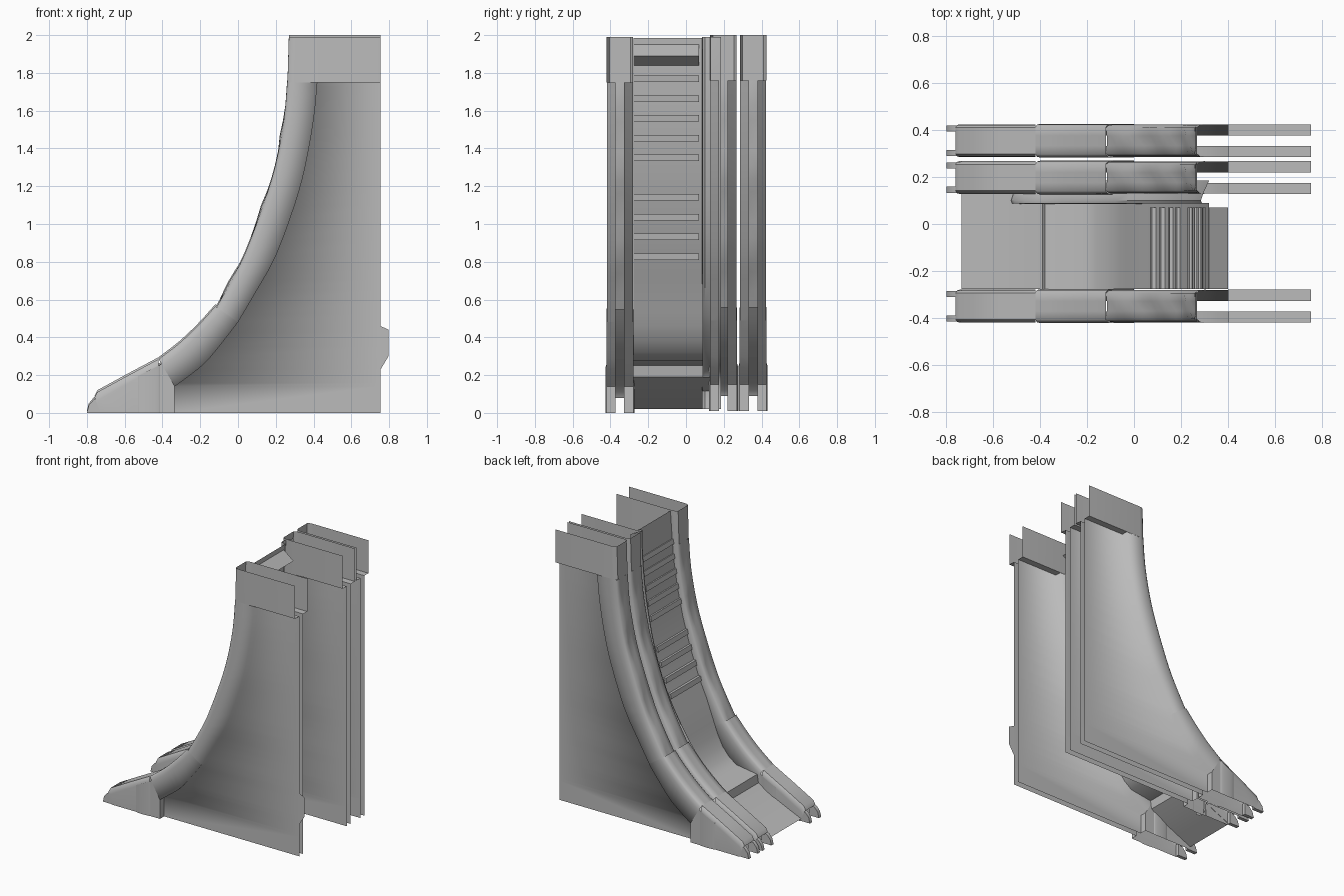
import bpy, bmesh, math
from mathutils import Vector

cube = bpy.data.objects.get("Cube")
if cube:
    bpy.data.objects.remove(cube)

grey = bpy.data.materials.new("plain_grey")
grey.use_nodes = True
grey.diffuse_color = (0.5, 0.5, 0.5, 1)
bsdf = next(n for n in grey.node_tree.nodes if n.type == 'BSDF_PRINCIPLED')
bsdf.inputs["Base Color"].default_value = (0.5, 0.5, 0.5, 1)

HALF, CORE = 0.07, 0.0225      # half widths of a rail and of its thin wall
BACK, BAND_Z, TOP = 0.755, 1.75, 1.99


def finish(name, bm, angle=35, lift=0):
    bmesh.ops.remove_doubles(bm, verts=bm.verts, dist=0.0005)
    bmesh.ops.recalc_face_normals(bm, faces=bm.faces)
    bmesh.ops.translate(bm, verts=bm.verts, vec=(0, 0, lift))
    mesh = bpy.data.meshes.new(name)
    bm.to_mesh(mesh)
    bm.free()
    obj = bpy.data.objects.new(name, mesh)
    bpy.context.collection.objects.link(obj)
    mesh.materials.append(grey)
    bpy.ops.object.select_all(action='DESELECT')
    obj.select_set(True)
    bpy.context.view_layer.objects.active = obj
    bpy.ops.object.shade_smooth_by_angle(angle=math.radians(angle))


def loft(bm, rows):
    """Skin a list of equally long point rows."""
    grid = [[bm.verts.new(p) for p in row] for row in rows]
    for a, b in zip(grid, grid[1:]):
        for i in range(len(a) - 1):
            bm.faces.new((a[i], a[i + 1], b[i + 1], b[i]))


def strip(bm, path, y0, y1):
    loft(bm, [[(x, y0, z), (x, y1, z)] for x, z in path])


def plate(bm, outline, y):
    bm.faces.new([bm.verts.new((x, y, z)) for x, z in outline])


def prism(bm, outline, y0, y1):
    """Closed solid with an x-z outline."""
    strip(bm, outline + outline[:1], y0, y1)
    plate(bm, outline, y0)
    plate(bm, outline, y1)


def smooth_path(points, steps=3):
    """Catmull-Rom resampling of tuples of any size up to four."""
    pts = [Vector(p) for p in points]
    out = []
    for i in range(len(pts) - 1):
        a, b, c, d = pts[max(i - 1, 0)], pts[i], pts[i + 1], pts[min(i + 2, len(pts) - 1)]
        for k in range(steps):
            t = k / steps
            out.append(b + (c - a) * t / 2 + (a * 2 - b * 5 + c * 4 - d) * t * t / 2
                       + (b * 3 - a - c * 3 + d) * t ** 3 / 2)
    return out + [pts[-1]]


# Each entry: outer edge x, z and inner edge x, z
TOE = [(-0.76, 0.08, -0.725, 0), (-0.745, 0.11, -0.7, 0), (-0.58, 0.2, -0.55, 0),
       (-0.42, 0.285, -0.42, 0)]
LOWER = smooth_path([(-0.42, 0.285, -0.335, 0.14), (-0.31, 0.37, -0.24, 0.21),
                     (-0.21, 0.465, -0.15, 0.29), (-0.12, 0.565, 0, 0.48)])
UPPER = smooth_path([(-0.12, 0.55, 0, 0.48), (-0.04, 0.69, 0.1, 0.65), (0.035, 0.84, 0.2, 0.83),
                     (0.13, 1.09, 0.3, 1.1), (0.195, 1.3, 0.355, 1.3), (0.242, 1.54, 0.4, 1.55),
                     (0.26, 1.75, 0.42, 1.75)])


def section(pair, yc, half, core, wave=0):
    """Hollow channel section with rounded outer corners and a rippled crest."""
    ox, oz, ix, iz = pair
    out, inn = Vector((ox, 0, oz)), Vector((ix, 0, iz))
    inward = (inn - out).normalized()
    row = [inn + Vector((0, core, 0)), inn + Vector((0, half, 0))]
    crest = wave * math.sin(oz * 16)
    for depth, y in ((0.04, 1), (0.013, 0.95), (0, 0.8), (crest, 0.3)):
        row.append(out + inward * depth + Vector((0, half * y, 0)))
    row += [Vector((p.x, -p.y, p.z)) for p in reversed(row)]
    return [p + Vector((0, yc, 0)) for p in row]


def build_rail(label, yc, lift):
    # Curved channel blending into a thin double wall behind it
    bm = bmesh.new()
    loft(bm, [section(p, yc, HALF + 0.002, CORE) for p in LOWER])
    loft(bm, [section(p, yc, HALF - 0.001, CORE, 0.008) for p in UPPER])
    edge = [(-0.335, 0)] + [(p[2], p[3]) for p in LOWER[:-1] + UPPER]
    for side in (-1, 1):
        loft(bm, [[(x, yc + side * CORE, z), (BACK, yc + side * CORE, z)] for x, z in edge])
    finish(label + "_rail_and_wall", bm, 100, lift)

    # Toe channel, with skirts stepping back to the wall
    bm = bmesh.new()
    loft(bm, [section(p, yc, HALF, HALF) for p in TOE])
    for side in (-1, 1):
        y = yc + side * (HALF + 0.001)
        plate(bm, [(-0.42, 0), (-0.335, 0), (-0.335, 0.14), (-0.405, 0.26), (-0.42, 0.25)], y)
        strip(bm, [(-0.335, 0), (-0.335, 0.14)], yc + side * CORE, y)
    finish(label + "_toe", bm, 35, lift)

    # Open band around the top, with shelves down to the wall
    bm = bmesh.new()
    plan = [(BACK, 1), (0.30, 1), (0.275, 0.95), (0.262, 0.8)]
    plan += [(x, -y) for x, y in reversed(plan)]
    loft(bm, [[(x + (z - BAND_Z) * 0.03 * (x < 0.5), yc + y * HALF, z) for x, y in plan]
              for z in (BAND_Z, TOP)])
    for side in (-1, 1):
        strip(bm, [(0.4, BAND_Z), (BACK, BAND_Z)], yc + side * CORE, yc + side * HALF)
    finish(label + "_top_band", bm, 35, lift)

    # Rounded posts on both flanks of the toe
    bm = bmesh.new()
    for side in (-1, 1):
        arc = [(0.06 * math.cos(a), side * (0.069 + 0.008 * math.sin(a)))
               for a in (math.pi * i / 12 for i in range(13))]
        loft(bm, [[(-0.47 + x, yc + y, z + (x * 0.5 if z else 0)) for x, y in arc]
                  for z in (0, 0.225)])
    finish(label + "_posts", bm, 35, lift)

    # Paired toe knobs
    bm = bmesh.new()
    for side in (-1, 1):
        y = yc + side * 0.052
        prism(bm, [(-0.8, 0), (-0.79, 0.04), (-0.765, 0.07), (-0.72, 0.09), (-0.72, 0)],
              y - 0.013, y + 0.013)
    finish(label + "_toe_knobs", bm, 35, lift)


build_rail("right", -0.35, 0)
build_rail("middle", 0.198, 0.01)
build_rail("left", 0.355, 0.01)

# Curved ramp with ledge
Y0, Y1 = -0.278, 0.075
RAMP = [(0.03, 0.7), (0.085, 0.82), (0.16, 1.03), (0.22, 1.24), (0.265, 1.45),
        (0.295, 1.65), (0.31, 1.84), (0.32, 1.985)]
bm = bmesh.new()
strip(bm, [(-0.39, 0.19), (-0.38, 0.25), (-0.21, 0.275), (-0.15, 0.32), (-0.1, 0.38),
           (-0.06, 0.46), (-0.03, 0.54), (0.03, 0.7)], Y0, Y1 + 0.015)
strip(bm, RAMP, Y0, Y1 + 0.015)
finish("ramp", bm)


def ramp_x(z):
    for (xa, za), (xb, zb) in zip(RAMP, RAMP[1:]):
        if za <= z <= zb:
            return xa + (xb - xa) * (z - za) / (zb - za)


# Treads, with one left out
bm = bmesh.new()
for i in range(10):
    if i != 4:
        z = 0.81 + i * 0.1045
        x = ramp_x(z)
        prism(bm, [(x - 0.012, z), (x + 0.018, z), (x + 0.023, z + 0.035), (x - 0.004, z + 0.035)],
              Y0, Y1 - 0.005)
finish("treads", bm)

# Slanted top tread
bm = bmesh.new()
prism(bm, [(0.31, 1.84), (0.40, 1.89), (0.32, 1.95)], Y0, Y1 - 0.005)
finish("top_tread", bm)

# Sloping landing plate at the foot
bm = bmesh.new()
strip(bm, [(-0.39, 0.19), (-0.5, 0.125), (-0.62, 0.07), (-0.735, 0.02)], Y0, 0.13)
finish("landing_plate", bm)

# Curb between the ramp and the middle rail
bm = bmesh.new()
curb = smooth_path([(-0.52, 0.02), (-0.51, 0.18), (-0.36, 0.29), (-0.2, 0.43), (-0.08, 0.58),
                    (0.08, 0.86), (0.18, 1.15), (0.25, 1.5), (0.28, 1.8), (0.285, 1.99)])
loft(bm, [[(x + 0.04, 0.086, z), (x + 0.005, 0.088, z), (x, 0.1, z), (x + 0.01, 0.13, z),
           (x + 0.035, 0.185, z)] for x, z in curb])
finish("curb", bm)

# Small flap on the back edge of the right wall
bm = bmesh.new()
plate(bm, [(BACK, 0.23), (0.797, 0.3), (0.797, 0.44), (BACK, 0.46)], -0.35 - CORE)
finish("back_flap", bm)
